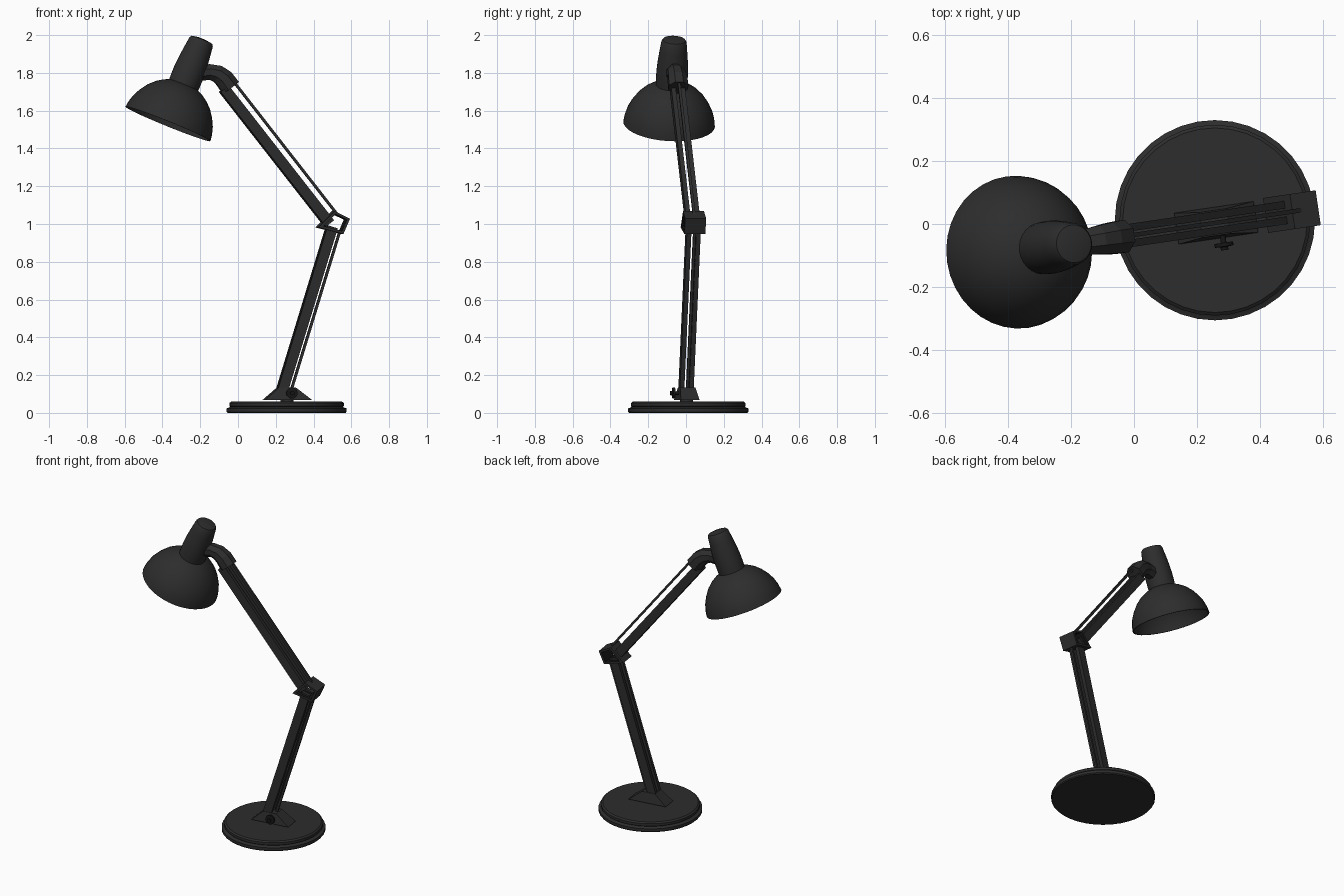
import bpy, bmesh, math
from mathutils import Vector, Matrix

cube = bpy.data.objects.get("Cube")
if cube:
    bpy.data.objects.remove(cube)


def material(name, value):
    m = bpy.data.materials.new(name)
    m.use_nodes = True
    colour = (value, value, value, 1)
    m.diffuse_color = colour
    m.node_tree.nodes["Principled BSDF"].inputs["Base Color"].default_value = colour
    return m


GREY = material("dark grey enamel", 0.026)
BLACK = material("black plastic", 0.008)

# The arm lies in a vertical plane turned slightly about z
TURN = math.radians(8.4)
PIVOT = Vector((0.255, 0.003, 0))
FRAME = Matrix.Translation(PIVOT) @ Matrix.Rotation(TURN, 4, "Z")


def pt(x, z, side=0):
    """Point in the arm plane, with a sideways offset."""
    return Vector(((x - PIVOT.x) / math.cos(TURN), side, z))


def finish(name, bm, mat=GREY, frame=FRAME, smooth=False):
    bmesh.ops.recalc_face_normals(bm, faces=bm.faces)
    mesh = bpy.data.meshes.new(name)
    bm.to_mesh(mesh)
    bm.free()
    mesh.materials.append(mat)
    ob = bpy.data.objects.new(name, mesh)
    bpy.context.collection.objects.link(ob)
    ob.matrix_world = frame
    if smooth:
        bpy.ops.object.select_all(action="DESELECT")
        ob.select_set(True)
        bpy.context.view_layer.objects.active = ob
        bpy.ops.object.shade_smooth_by_angle(angle=math.radians(35))
    return ob


def loft(name, rings, mat=GREY, closed=False, frame=FRAME, smooth=False):
    """Skin a list of equal rings; cap the ends or join them in a loop."""
    bm = bmesh.new()
    rows = [[bm.verts.new(p) for p in ring] for ring in rings]
    n = len(rows[0])
    pairs = list(zip(rows, rows[1:] + rows[:1])) if closed else list(zip(rows, rows[1:]))
    for a, b in pairs:
        for i in range(n):
            j = (i + 1) % n
            bm.faces.new((a[i], a[j], b[j], b[i]))
    if not closed:
        bm.faces.new(rows[0])
        bm.faces.new(rows[-1])
    return finish(name, bm, mat, frame, smooth)


def turned(name, profile, origin, axis, sides, mat=GREY, closed=False, frame=FRAME):
    """Lathe (radius, distance) pairs about an axis."""
    q = axis.to_track_quat("Z", "Y")
    rings = [[origin + q @ Vector((r * math.cos(k * math.tau / sides),
                                   r * math.sin(k * math.tau / sides), t))
              for k in range(sides)] for r, t in profile]
    return loft(name, rings, mat, closed, frame, True)


def bar(name, a, b, width, depth):
    """Rectangular bar between two points of the arm plane."""
    d = (b - a).normalized()
    side = Vector((0, width / 2, 0))
    up = d.cross(Vector((0, 1, 0))) * depth / 2
    return loft(name, [[p + side + up, p - side + up, p - side - up, p + side - up]
                       for p in (a, b)])


# Stepped round foot
turned("base", [(.313, 0), (.318, .006), (.318, .024), (.305, .028), (.299, .032),
                (.303, .036), (.303, .052), (.293, .06)],
       Vector((.257, .012, 0)), Vector((0, 0, 1)), 36, frame=Matrix())

# Tapered foot bracket on a short pivot
turned("base_pivot", [(.035, .05), (.035, .08)], pt(.26, 0), Vector((0, 0, 1)), 16)
loft("base_bracket", [[pt(x0, z, -w), pt(x1, z, -w), pt(x1, z, w), pt(x0, z, w)]
                      for x0, x1, w, z in ((.135, .387, .05, .067), (.212, .3, .04, .135))])

# Clamp knob on the front of the bracket
turned("clamp_knob", [(.009, 0), (.009, .036), (.03, .036), (.03, .048), (.012, .05), (.012, .06)],
       pt(.275, .105, -.03), Vector((0, -1, 0)), 12, BLACK)

# Twin bars and one thin tension rod for each arm
arms = {"lower": (pt(.227, .10), pt(.497, .985), pt(.274, .095), pt(.54, .965)),
        "upper": (pt(.482, 1.003), pt(-.075, 1.716), pt(.53, 1.045), pt(-.02, 1.75))}
for name, (a, b, c, d) in arms.items():
    for label, s in (("left", 1), ("right", -1)):
        off = Vector((0, s * .025, 0))
        bar(f"{name}_arm_bar_{label}", a + off, b + off, .024, .055)
    bar(f"{name}_arm_rod", c, d, .014, .014)

# Elbow: folded sleeve, open at both sides
outline = [Vector(p) for p in ((.418, .982), (.503, 1.068), (.585, 1.028), (.55, .947))]
centre = Vector((.52, 1.008))
inner = [centre + (p - centre) * .74 for p in outline]
elbow = loft("elbow_sleeve", [[pt(p.x, p.y, s) for p in ring]
                              for ring, s in ((outline, -.056), (outline, .056),
                                              (inner, .056), (inner, -.056))], closed=True)
elbow.data.materials.append(BLACK)
mid = pt(*centre)
for f in elbow.data.polygons:
    toward = Vector((mid.x, 0, mid.z)) - f.center
    if abs(f.normal.y) < .5 and f.normal.dot(toward) > 0:
        f.material_index = 1

# Curved eight-sided neck joining the arm to the head
path = [pt(-.23, 1.795), pt(-.15, 1.805), pt(-.108, 1.795), pt(-.075, 1.77), pt(-.04, 1.722)]
radii = [.042, .042, .047, .051, .053]
rings = []
for i, (p, r) in enumerate(zip(path, radii)):
    d = (path[min(i + 1, len(path) - 1)] - path[max(i - 1, 0)]).normalized()
    up = d.cross(Vector((0, 1, 0)))
    rings.append([p + (up * math.cos(t) + Vector((0, math.sin(t), 0))) * r * 1.06
                  for t in ((k + .5) * math.tau / 8 for k in range(8))])
loft("head_neck", rings)

# Bell shade with a hollow inside
rim = pt(-.371, 1.53)
axis = (pt(-.187, 1.984) - rim).normalized()
dome = [(.243, 0), (.238, .035), (.226, .075), (.206, .115), (.178, .155),
        (.145, .187), (.11, .21), (.07, .228)]
hollow = [(max(r - .007, .01), max(t - .006, 0)) for r, t in reversed(dome)]
turned("shade", dome + [(.002, .24), (.002, .225)] + hollow, rim, axis, 36, closed=True)

# Lamp holder above the shade
turned("lamp_holder", [(.082, .205), (.084, .25), (.084, .3), (.08, .36), (.073, .42),
                       (.067, .468), (.06, .48), (.03, .486)], rim, axis, 28)

# Bulb socket inside the shade
turned("bulb_socket", [(.035, .15), (.035, .225)], rim, axis, 16, BLACK)
